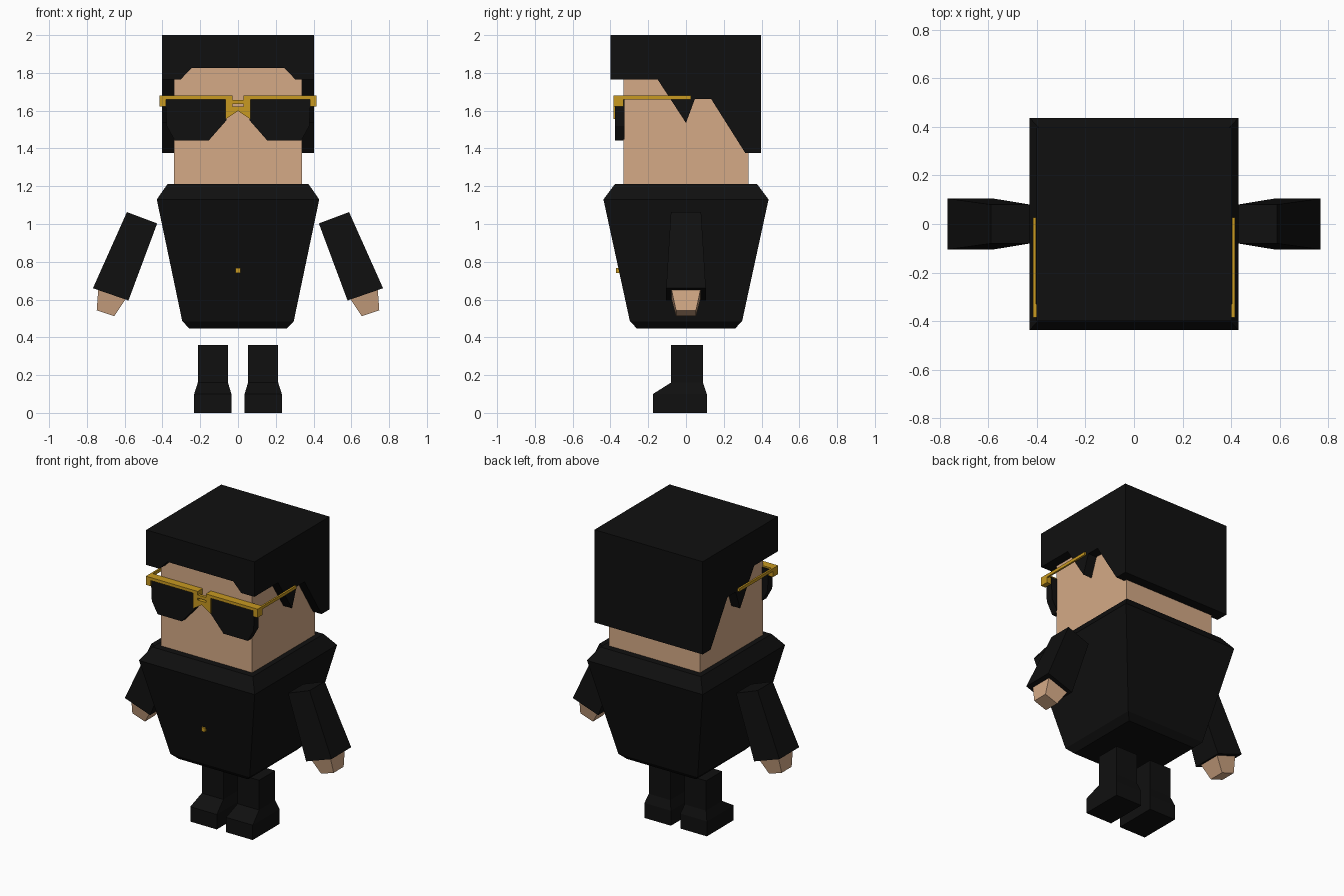
import bpy, bmesh

if "Cube" in bpy.data.objects:
    bpy.data.objects.remove(bpy.data.objects["Cube"])


def material(name, rgb):
    m = bpy.data.materials.new(name)
    m.diffuse_color = (*rgb, 1)
    m.use_nodes = True
    m.node_tree.nodes["Principled BSDF"].inputs["Base Color"].default_value = m.diffuse_color
    return m


BLACK = material("black", (0.005, 0.005, 0.005))
SKIN = material("skin", (0.66, 0.40, 0.24))
GOLD = material("gold", (0.58, 0.32, 0.015))


def loft(name, rings, mat):
    """Closed solid through rings of equal point count."""
    bm = bmesh.new()
    vs = [[bm.verts.new(p) for p in ring] for ring in rings]
    n = len(vs[0])
    for a, b in zip(vs, vs[1:]):
        for i in range(n):
            bm.faces.new((a[i], a[(i + 1) % n], b[(i + 1) % n], b[i]))
    bm.faces.new(vs[0][::-1])
    bm.faces.new(vs[-1])
    bmesh.ops.recalc_face_normals(bm, faces=bm.faces)
    me = bpy.data.meshes.new(name)
    bm.to_mesh(me)
    bm.free()
    ob = bpy.data.objects.new(name, me)
    me.materials.append(mat)
    bpy.context.collection.objects.link(ob)
    return ob


def rect(x0, x1, y0, y1, z):
    return [(x0, y0, z), (x1, y0, z), (x1, y1, z), (x0, y1, z)]


def box(name, x, y, z, mat):
    return loft(name, [rect(*x, *y, z[0]), rect(*x, *y, z[1])], mat)


def front_profile(name, pts, y0, y1, mat):
    return loft(name, [[(x, y, z) for x, z in pts] for y in (y0, y1)], mat)


def side_profile(name, pts, x0, x1, mat):
    return loft(name, [[(x, y, z) for y, z in pts] for x in (x0, x1)], mat)


# Torso: tapered square block with chamfered ends
loft("torso", [rect(-w, w, -d, d, z) for w, d, z in
               ((0.257, 0.26, 0.447), (0.295, 0.297, 0.485),
                (0.43, 0.437, 1.13), (0.373, 0.376, 1.212))], BLACK)
box("button", (-0.013, 0.013), (-0.37, -0.33), (0.74, 0.767), GOLD)

# Head and hair
box("head", (-0.338, 0.338), (-0.332, 0.332), (1.2, 1.9), SKIN)
hair = side_profile("hair", [(-0.4, 1.765), (-0.15, 1.765), (0, 1.535), (0.047, 1.662),
                             (0.133, 1.662), (0.313, 1.377), (0.397, 1.377),
                             (0.397, 2.0), (-0.4, 2.0)], -0.402, 0.402, BLACK)
notch = front_profile("fringe_cutter", [(-0.36, 1.705), (0.36, 1.705), (0.245, 1.827),
                                        (-0.245, 1.827)], -0.5, -0.325, BLACK)
notch.hide_render = True
notch.hide_viewport = True
cut = hair.modifiers.new("fringe", 'BOOLEAN')
cut.operation = 'DIFFERENCE'
cut.solver = 'EXACT'
cut.object = notch

# Glasses bridge
front_profile("bridge", [(-0.065, 1.555), (0, 1.598), (0.065, 1.555), (0.065, 1.68),
                         (0.03, 1.68), (0.03, 1.622), (-0.03, 1.622), (-0.03, 1.68),
                         (-0.065, 1.68)], -0.385, -0.325, GOLD)
box("bridge_bar", (-0.03, 0.03), (-0.385, -0.365), (1.636, 1.656), GOLD)

for s, side in ((-1, "left"), (1, "right")):
    # Glasses: lens, brow bar with end drop, temple
    lens = [(0.06, 1.67), (0.06, 1.55), (0.155, 1.442), (0.335, 1.442),
            (0.378, 1.52), (0.385, 1.67)]
    front_profile(side + "_lens", [(s * x, z) for x, z in lens], -0.375, -0.325, BLACK)
    brow = [(0.06, 1.66), (0.06, 1.68), (0.415, 1.68), (0.415, 1.622),
            (0.382, 1.622), (0.382, 1.66)]
    front_profile(side + "_brow_bar", [(s * x, z) for x, z in brow], -0.385, -0.33, GOLD)
    box(side + "_temple", sorted((s * 0.403, s * 0.415)), (-0.34, 0.027), (1.66, 1.68), GOLD)

    # Arm and hand: quad sections across the limb
    def section(outer, inner, d):
        return [(s * outer[0], -d, outer[1]), (s * inner[0], -d, inner[1]),
                (s * inner[0], d, inner[1]), (s * outer[0], d, outer[1])]
    loft(side + "_arm", [section((0.588, 1.063), (0.428, 1.003), 0.08),
                         section((0.768, 0.66), (0.58, 0.595), 0.105)], BLACK)
    loft(side + "_hand", [section((0.738, 0.68), (0.58, 0.626), 0.083),
                          section((0.748, 0.543), (0.655, 0.512), 0.053)], SKIN)

    # Leg with flared shoe
    loft(side + "_leg", [rect(s * a, s * b, y0, y1, z) for a, b, y0, y1, z in
                         ((0.035, 0.232, -0.175, 0.11, 0), (0.035, 0.232, -0.175, 0.11, 0.1),
                          (0.053, 0.213, -0.08, 0.09, 0.16), (0.053, 0.213, -0.08, 0.09, 0.36))],
         BLACK)
